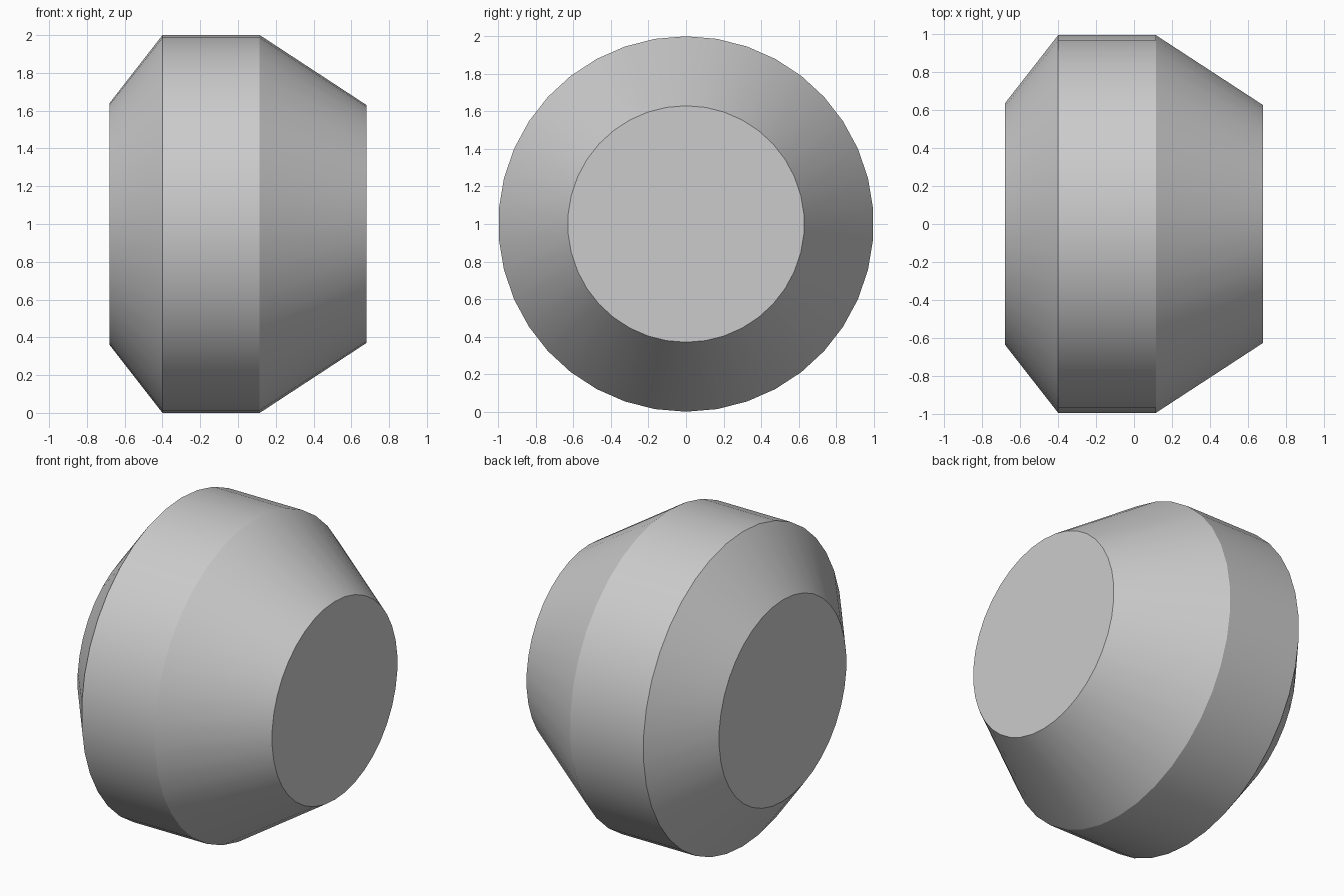
import bpy
import bmesh
from math import sin, cos, tau, radians

cube = bpy.data.objects.get("Cube")
if cube:
    bpy.data.objects.remove(cube, do_unlink=True)

SIDES = 38
# Profile along x: (position, radius)
PROFILE = [(-0.68, 0.64), (-0.4, 1.0), (0.115, 1.0), (0.68, 0.63)]


def make_material(name, colour):
    mat = bpy.data.materials.new(name)
    mat.use_nodes = True
    mat.diffuse_color = colour
    mat.node_tree.nodes["Principled BSDF"].inputs["Base Color"].default_value = colour
    return mat


def lathe(name, profile, sides, mat):
    """Turn a profile around the x axis and close both ends."""
    bm = bmesh.new()
    rings = [[bm.verts.new((x, r * sin(tau * i / sides), 1 + r * cos(tau * i / sides)))
              for i in range(sides)] for x, r in profile]
    for a, b in zip(rings, rings[1:]):
        for i in range(sides):
            j = (i + 1) % sides
            bm.faces.new((a[i], a[j], b[j], b[i]))
    bm.faces.new(rings[0])
    bm.faces.new(rings[-1])
    bmesh.ops.recalc_face_normals(bm, faces=bm.faces)
    mesh = bpy.data.meshes.new(name)
    bm.to_mesh(mesh)
    bm.free()
    mesh.materials.append(mat)
    obj = bpy.data.objects.new(name, mesh)
    bpy.context.collection.objects.link(obj)
    return obj


# Turned body with a cylindrical band and two tapered ends
body = lathe("tapered_drum", PROFILE, SIDES, make_material("light grey", (0.6, 0.6, 0.6, 1)))
bpy.ops.object.select_all(action='DESELECT')
body.select_set(True)
bpy.context.view_layer.objects.active = body
bpy.ops.object.shade_smooth_by_angle(angle=radians(30))
